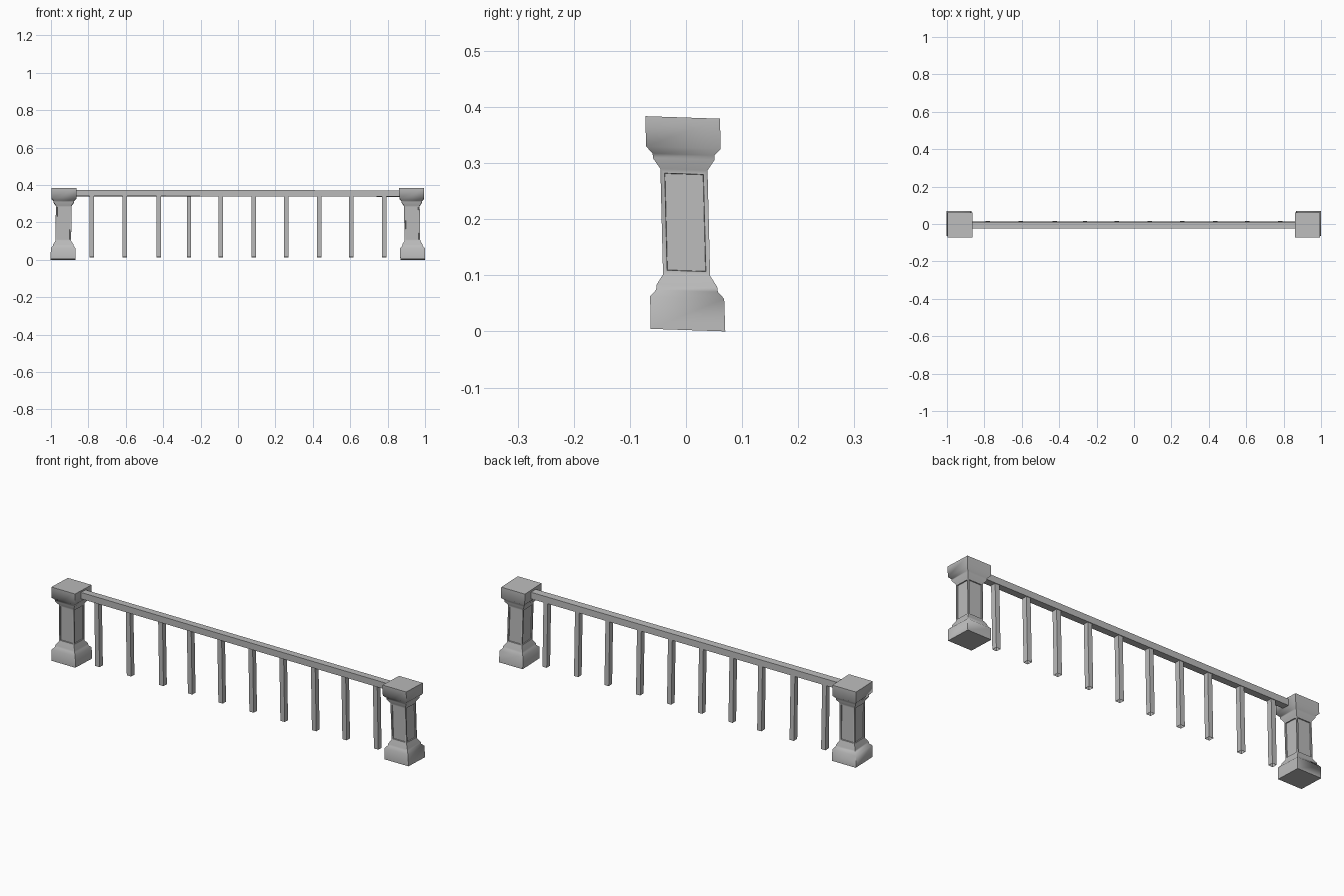
import bpy, bmesh, math
from mathutils import Matrix

if "Cube" in bpy.data.objects:
    bpy.data.objects.remove(bpy.data.objects["Cube"], do_unlink=True)

stone = bpy.data.materials.new("grey_stone")
stone.use_nodes = True
GREY = (0.5, 0.5, 0.5, 1)
stone.diffuse_color = GREY
stone.node_tree.nodes["Principled BSDF"].inputs["Base Color"].default_value = GREY


def finish(name, bm, lean_x=0.0):
    """Apply the slight lean shared by all parts and create the object."""
    for v in bm.verts:
        x, y, z = v.co
        v.co = (x + lean_x * (z - 0.19), y + 0.0035 - 0.025 * z, z + 0.0024 - 0.034 * y)
    mesh = bpy.data.meshes.new(name)
    bm.to_mesh(mesh)
    bm.free()
    mesh.materials.append(stone)
    obj = bpy.data.objects.new(name, mesh)
    bpy.context.collection.objects.link(obj)
    return obj


def box(name, size, center, open_bottom=False):
    bm = bmesh.new()
    bmesh.ops.create_cube(bm, size=1, matrix=Matrix.Translation(center) @ Matrix.Diagonal((*size, 1)))
    if open_bottom:
        bmesh.ops.delete(bm, geom=[f for f in bm.faces if f.normal.z < -0.5], context="FACES_ONLY")
    return finish(name, bm)


# Square post outline: half width, height
PROFILE = [(0.0665, 0), (0.066, 0.058), (0.055, 0.07), (0.054, 0.079), (0.042, 0.098),
           (0.042, 0.286), (0.055, 0.305), (0.055, 0.313), (0.0665, 0.325), (0.0665, 0.379)]


def post(name, cx, lean):
    bm = bmesh.new()
    rings = [[bm.verts.new((cx + sx * w, sy * w, z)) for sx, sy in ((-1, -1), (1, -1), (1, 1), (-1, 1))]
             for w, z in PROFILE]
    shaft = []
    for low, high in zip(rings, rings[1:]):
        for i in range(4):
            j = (i + 1) % 4
            f = bm.faces.new((low[i], low[j], high[j], high[i]))
            if high is rings[5]:
                shaft.append(f)
    bm.faces.new(rings[0][::-1])
    bm.faces.new(rings[-1])
    bm.normal_update()
    # Recessed panel on each side of the shaft
    bmesh.ops.inset_individual(bm, faces=shaft, thickness=0.0105, depth=0)
    bmesh.ops.inset_individual(bm, faces=shaft, thickness=0.001, depth=-0.005)
    obj = finish(name, bm, lean)
    bpy.ops.object.select_all(action="DESELECT")
    obj.select_set(True)
    bpy.context.view_layer.objects.active = obj
    bpy.ops.object.shade_smooth_by_angle(angle=math.radians(62))


post("left_post", 0.931, -0.016)
post("right_post", -0.933, 0.013)

# Handrail, dropping very slightly towards the left post
rail = box("handrail", (1.76, 0.037, 0.033), (0, -0.001, 0.353))
for v in rail.data.vertices:
    v.co.z -= 0.0015 * v.co.x

# Balusters hanging below the rail
for n, x in enumerate((-0.782, -0.605, -0.423, -0.262, -0.091, 0.083, 0.257, 0.434, 0.605, 0.782)):
    box(f"baluster_{n + 1}", (0.024, 0.027, 0.327), (x, 0, 0.1745), open_bottom=True)
